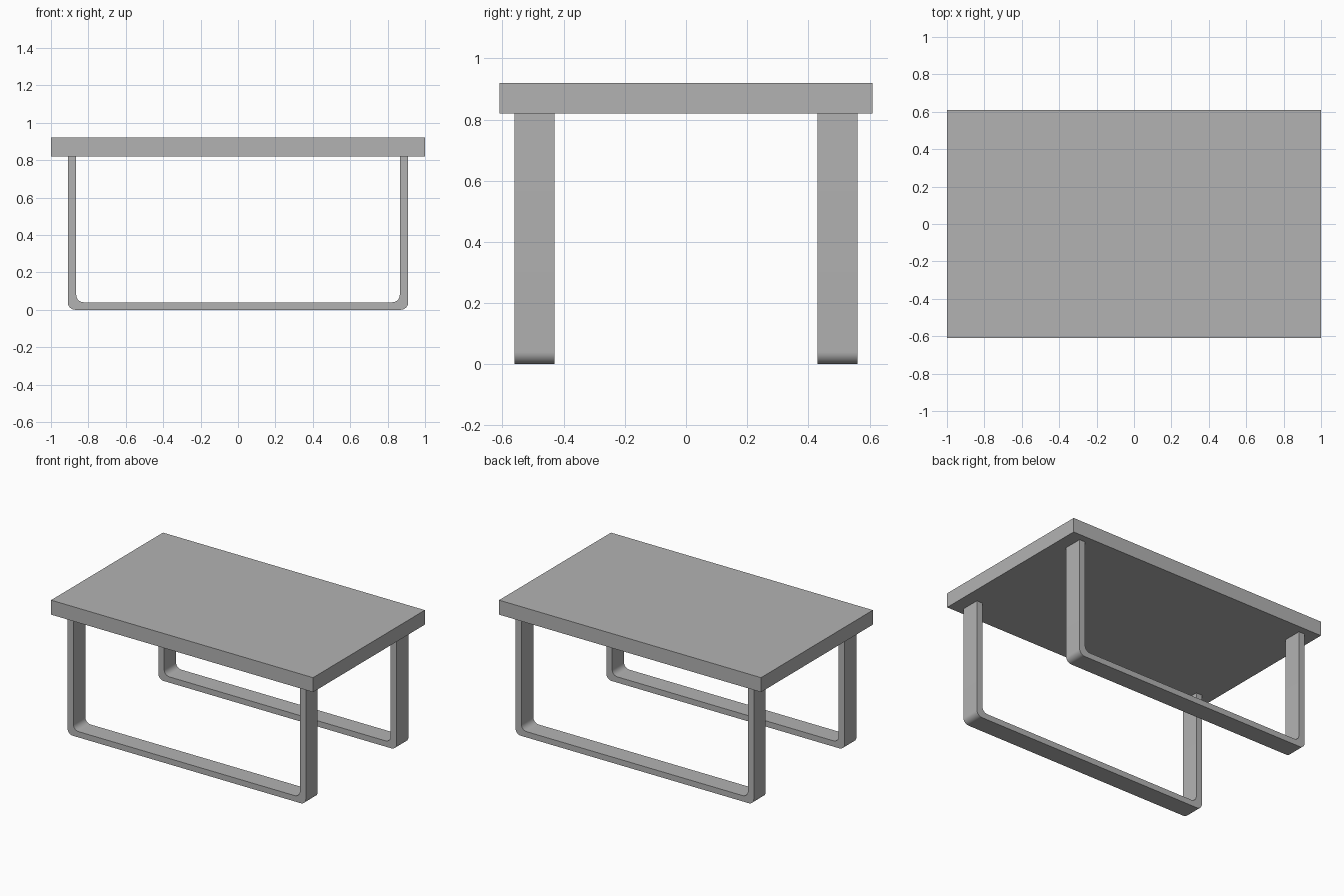
import bpy, bmesh
from math import pi, sin, cos, radians

cube = bpy.data.objects.get("Cube")
if cube:
    bpy.data.objects.remove(cube, do_unlink=True)

TOP, UNDER = 0.92, 0.82

grey = bpy.data.materials.new("plain_grey")
grey.use_nodes = True
grey.diffuse_color = (0.45, 0.45, 0.45, 1)
grey.node_tree.nodes["Principled BSDF"].inputs["Base Color"].default_value = grey.diffuse_color


def add_object(name, bm):
    bmesh.ops.recalc_face_normals(bm, faces=bm.faces)
    mesh = bpy.data.meshes.new(name)
    bm.to_mesh(mesh)
    bm.free()
    mesh.materials.append(grey)
    obj = bpy.data.objects.new(name, mesh)
    bpy.context.collection.objects.link(obj)
    return obj


def u_path(half_width, bottom, radius, steps=8):
    """U shape in the xz plane with rounded lower corners, left to right."""
    arc = []
    for i in range(steps + 1):
        a = pi / 2 * i / steps
        arc.append((half_width - radius + radius * sin(a),
                    bottom + radius - radius * cos(a)))
    right = arc + [(half_width, UNDER)]
    return [(-x, z) for x, z in reversed(right)] + right


# Tabletop slab
bm = bmesh.new()
bmesh.ops.create_cube(bm, size=1)
bmesh.ops.scale(bm, vec=(2, 1.22, TOP - UNDER), verts=bm.verts)
bmesh.ops.translate(bm, vec=(0, 0, (TOP + UNDER) / 2), verts=bm.verts)
add_object("tabletop", bm)


# Flat-bar leg frames: strips between outer and inner path, extruded in depth
def leg_frame(name, y, depth):
    bm = bmesh.new()
    outer = [bm.verts.new((x, y, z)) for x, z in u_path(0.91, 0, 0.04)]
    inner = [bm.verts.new((x, y, z)) for x, z in u_path(0.865, 0.04, 0.04)]
    faces = [bm.faces.new((outer[i], outer[i + 1], inner[i + 1], inner[i]))
             for i in range(len(outer) - 1)]
    ext = bmesh.ops.extrude_face_region(bm, geom=faces, use_keep_orig=True)
    moved = [g for g in ext["geom"] if isinstance(g, bmesh.types.BMVert)]
    bmesh.ops.translate(bm, vec=(0, depth, 0), verts=moved)
    obj = add_object(name, bm)
    bpy.ops.object.select_all(action="DESELECT")
    obj.select_set(True)
    bpy.context.view_layer.objects.active = obj
    bpy.ops.object.shade_smooth_by_angle(angle=radians(35))


leg_frame("front_leg_frame", -0.56, 0.13)
leg_frame("back_leg_frame", 0.56, -0.13)
